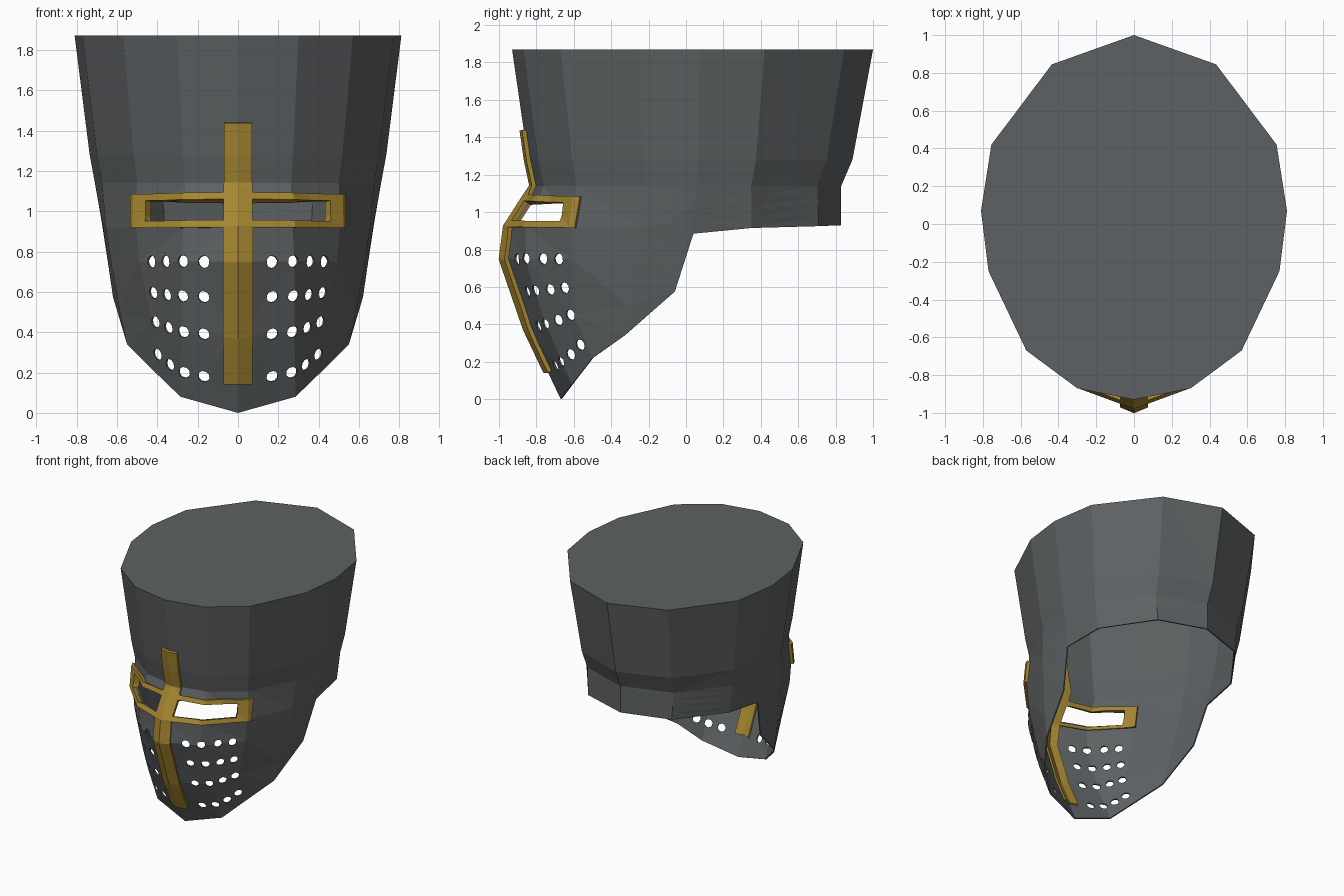
import bpy, bmesh
from mathutils import Vector
from mathutils.bvhtree import BVHTree

if "Cube" in bpy.data.objects:
    bpy.data.objects.remove(bpy.data.objects["Cube"])

# Half outline from front centre to back centre
TOP = [(0, -.93), (.30, -.87), (.57, -.67), (.77, -.25), (.79, -.09),
       (.81, .07), (.755, .42), (.435, .845), (0, 1)]
# Lower rim of the same columns
RIM = [(0, -.67, 0), (.285, -.61, .08), (.43, -.5, .22), (.55, -.33, .34), (.62, -.06, .575),
       (.665, .04, .885), (.63, .35, .915), (.37, .71, .925), (0, .83, .93)]
# Face guard rings, front columns only
BROW = [(0, -.955, .92), (.27, -.855, .92), (.505, -.61, .92), (.655, -.25, .92), (.672, -.08, .94)]
CHEEK = [(0, -.977, .75), (.28, -.86, .75), (.49, -.61, .75), (.63, -.27, .75), (.652, -.07, .81)]
CHIN = [(0, -.85, .38), (.28, -.75, .4), (.425, -.6, .45), (.585, -.31, .5), (.635, -.065, .68)]


def scaled(k, kb, z):
    return [Vector((x * k, y * (kb if y > 0 else k), z)) for x, y in TOP]


def material(name, color):
    m = bpy.data.materials.new(name)
    m.diffuse_color = (*color, 1)
    m.use_nodes = True
    m.node_tree.nodes["Principled BSDF"].inputs["Base Color"].default_value = m.diffuse_color
    return m


def add_object(bm, name, mat=None):
    me = bpy.data.meshes.new(name)
    bm.to_mesh(me)
    ob = bpy.data.objects.new(name, me)
    bpy.context.collection.objects.link(ob)
    if mat:
        me.materials.append(mat)
    return ob


def solidify(ob, thickness, offset):
    m = ob.modifiers.new("thickness", 'SOLIDIFY')
    m.thickness, m.offset, m.use_even_offset = thickness, offset, True


# Shell sheet: stacked rings, mirrored in x
waist = scaled(.876, .83, 1.14)
rings = [scaled(1, 1, 1.87), scaled(.908, .89, 1.28), waist]
for f, front in ((.25, BROW), (.5, CHEEK), (.75, CHIN)):
    back = [waist[i].lerp(Vector(RIM[i]), f) for i in range(5, 9)]
    rings.append([Vector(p) for p in front] + back)
rings.append([Vector(p) for p in RIM])

sheet = bmesh.new()
grid = []
for r in rings:
    full = r + [Vector((-p.x, p.y, p.z)) for p in r[-2:0:-1]]
    grid.append([sheet.verts.new(p) for p in full])
n = len(grid[0])
for a, b in zip(grid, grid[1:]):
    for i in range(n):
        j = (i + 1) % n
        sheet.faces.new((a[i], b[i], b[j], a[j]))
sheet.faces.new(grid[0])
bmesh.ops.recalc_face_normals(sheet, faces=sheet.faces)
bmesh.ops.triangulate(sheet, faces=[f for f in sheet.faces if len(f.verts) == 4])

steel = material("steel", (.11, .12, .125))
brass = material("brass", (.38, .24, .03))
shell = add_object(sheet, "helmet_shell", steel)
solidify(shell, .01, -1)

# Cutter: eye slots and breathing holes drilled along the surface normal
BAR, SLOT_X, END_X = .066, .445, .515
SLOT_Z, FRAME_Z, BAR_Z = (.945, 1.05), (.918, 1.083), (.15, 1.44)
tree = BVHTree.FromBMesh(sheet)
cut = bmesh.new()
for s in (-1, 1):
    box = bmesh.ops.create_cube(cut, size=1)['verts']
    bmesh.ops.scale(cut, vec=(SLOT_X - BAR, .9, SLOT_Z[1] - SLOT_Z[0]), verts=box)
    bmesh.ops.translate(cut, vec=(s * (SLOT_X + BAR) / 2, -.85, sum(SLOT_Z) / 2), verts=box)
    for z0, rise, k in ((.75, 0, 1), (.575, .02, .96), (.39, .06, .92), (.18, .11, .88)):
        for x0 in (.17, .28, .36, .43):
            t = (x0 - .17) / .26
            start = Vector((s * (.17 + .26 * t * k), -2, z0 + rise * t * t))
            loc, nor, _, _ = tree.ray_cast(start, Vector((0, 1, 0)))
            mat = nor.to_track_quat('Z', 'Y').to_matrix().to_4x4()
            mat.translation = loc
            bmesh.ops.create_cone(cut, cap_ends=True, segments=10, radius1=.03, radius2=.03,
                                  depth=.1, matrix=mat)
cutter = add_object(cut, "hole_cutter")
cutter.hide_render = True
cutter.display_type = 'WIRE'
b = shell.modifiers.new("holes", 'BOOLEAN')
b.operation, b.solver, b.object = 'DIFFERENCE', 'EXACT', cutter

# Brass cross and eye frame: strips sliced from the shell sheet
trim = sheet.copy()
planes = [((s * x, 0, 0), (1, 0, 0)) for s in (-1, 1) for x in (BAR, SLOT_X, END_X)]
planes += [((0, 0, z), (0, 0, 1)) for z in SLOT_Z + FRAME_Z + BAR_Z]
for co, no in planes:
    bmesh.ops.bisect_plane(trim, geom=trim.verts[:] + trim.edges[:] + trim.faces[:],
                           plane_co=co, plane_no=no)


def is_trim(c):
    x, z = abs(c.x), c.z
    if c.y > -.3:
        return False
    bar = x < BAR and BAR_Z[0] < z < BAR_Z[1]
    frame = x < END_X and FRAME_Z[0] < z < FRAME_Z[1]
    slot = BAR < x < SLOT_X and SLOT_Z[0] < z < SLOT_Z[1]
    return bar or (frame and not slot)


bmesh.ops.delete(trim, geom=[f for f in trim.faces if not is_trim(f.calc_center_median())],
                 context='FACES')
cross = add_object(trim, "brass_cross_and_eye_frame", brass)
solidify(cross, .045, 0)
